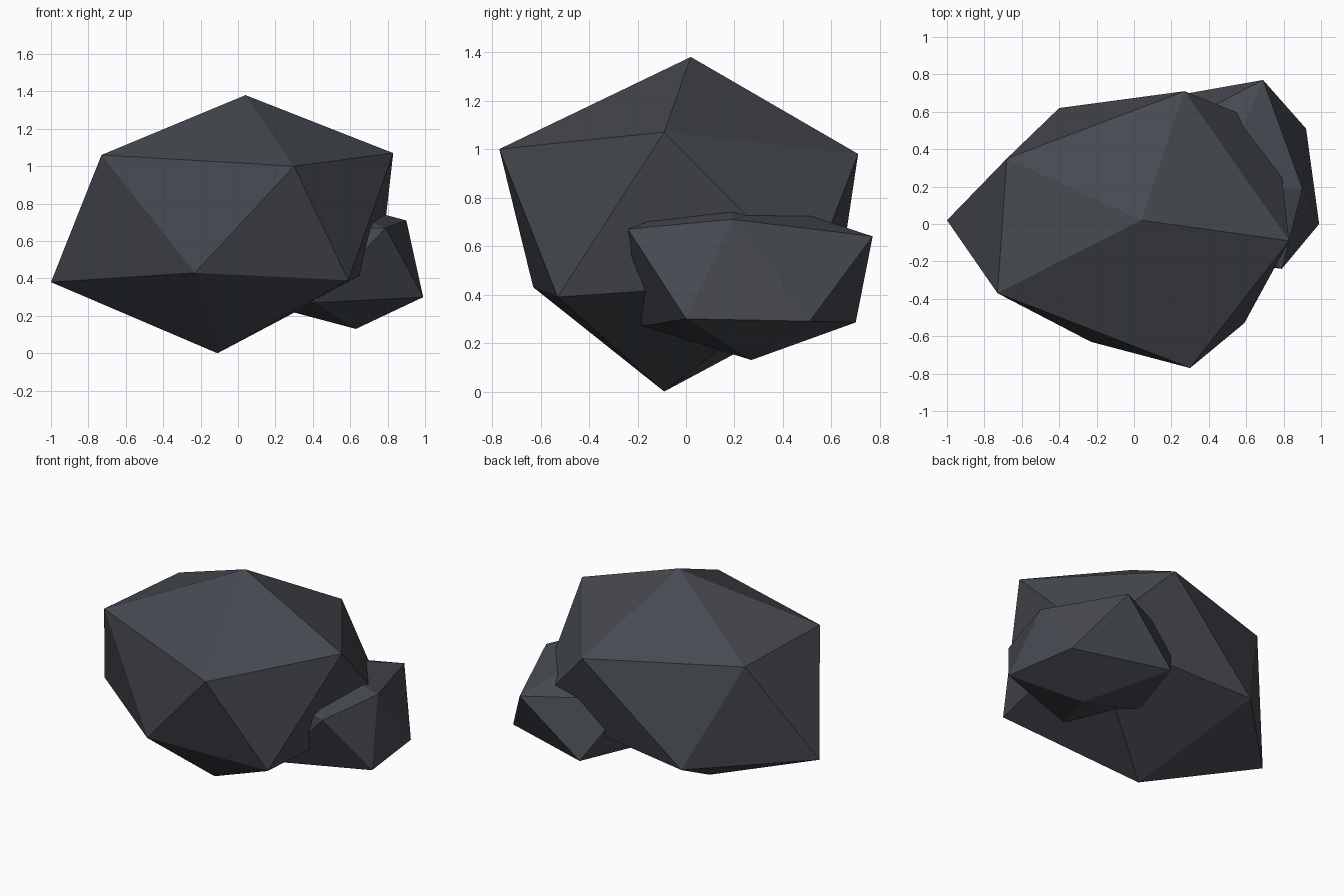
import bpy
import bmesh

cube = bpy.data.objects.get("Cube")
if cube:
    bpy.data.objects.remove(cube, do_unlink=True)


def make_material(name, colour):
    mat = bpy.data.materials.new(name)
    mat.use_nodes = True
    mat.diffuse_color = colour
    mat.node_tree.nodes["Principled BSDF"].inputs["Base Color"].default_value = colour
    return mat


def boulder(name, top, upper, lower, bottom, mat):
    """Twenty-sided rock: a top, two staggered rings of five, and a bottom."""
    bm = bmesh.new()
    t, b = bm.verts.new(top), bm.verts.new(bottom)
    up = [bm.verts.new(p) for p in upper]
    low = [bm.verts.new(p) for p in lower]
    count = len(up)
    for i in range(count):
        j = (i + 1) % count
        bm.faces.new((t, up[i], up[j]))
        bm.faces.new((up[i], low[i], up[j]))
        bm.faces.new((up[j], low[i], low[j]))
        bm.faces.new((b, low[j], low[i]))
    bmesh.ops.recalc_face_normals(bm, faces=bm.faces)
    mesh = bpy.data.meshes.new(name)
    bm.to_mesh(mesh)
    bm.free()
    mesh.materials.append(mat)
    obj = bpy.data.objects.new(name, mesh)
    bpy.context.collection.objects.link(obj)
    return obj


slate = make_material("dark slate", (0.061, 0.067, 0.080, 1.0))

# Main rock, rings run counter-clockwise from the front right corner
boulder(
    "large_rock",
    top=(0.04, 0.02, 1.38),
    upper=[(-0.73, -0.37, 1.06), (0.30, -0.77, 1.0), (0.83, -0.09, 1.07),
           (0.27, 0.71, 0.98), (-0.68, 0.35, 1.04)],
    lower=[(-0.23, -0.63, 0.43), (0.59, -0.53, 0.39), (0.76, 0.51, 0.46),
           (-0.40, 0.62, 0.38), (-1.0, 0.02, 0.38)],
    bottom=(-0.11, -0.09, 0.0),
    mat=slate,
)

# Smaller rock sunk into its side
boulder(
    "small_rock",
    top=(0.45, 0.19, 0.83),
    upper=[(0.79, -0.24, 0.67), (0.90, 0.19, 0.71), (0.69, 0.77, 0.64),
           (0.09, 0.46, 0.66), (0.16, -0.05, 0.67)],
    lower=[(0.99, 0.0, 0.30), (0.92, 0.51, 0.29), (0.295, 0.70, 0.285),
           (0.18, 0.27, 0.25), (0.41, -0.18, 0.27)],
    bottom=(0.63, 0.27, 0.13),
    mat=slate,
)
